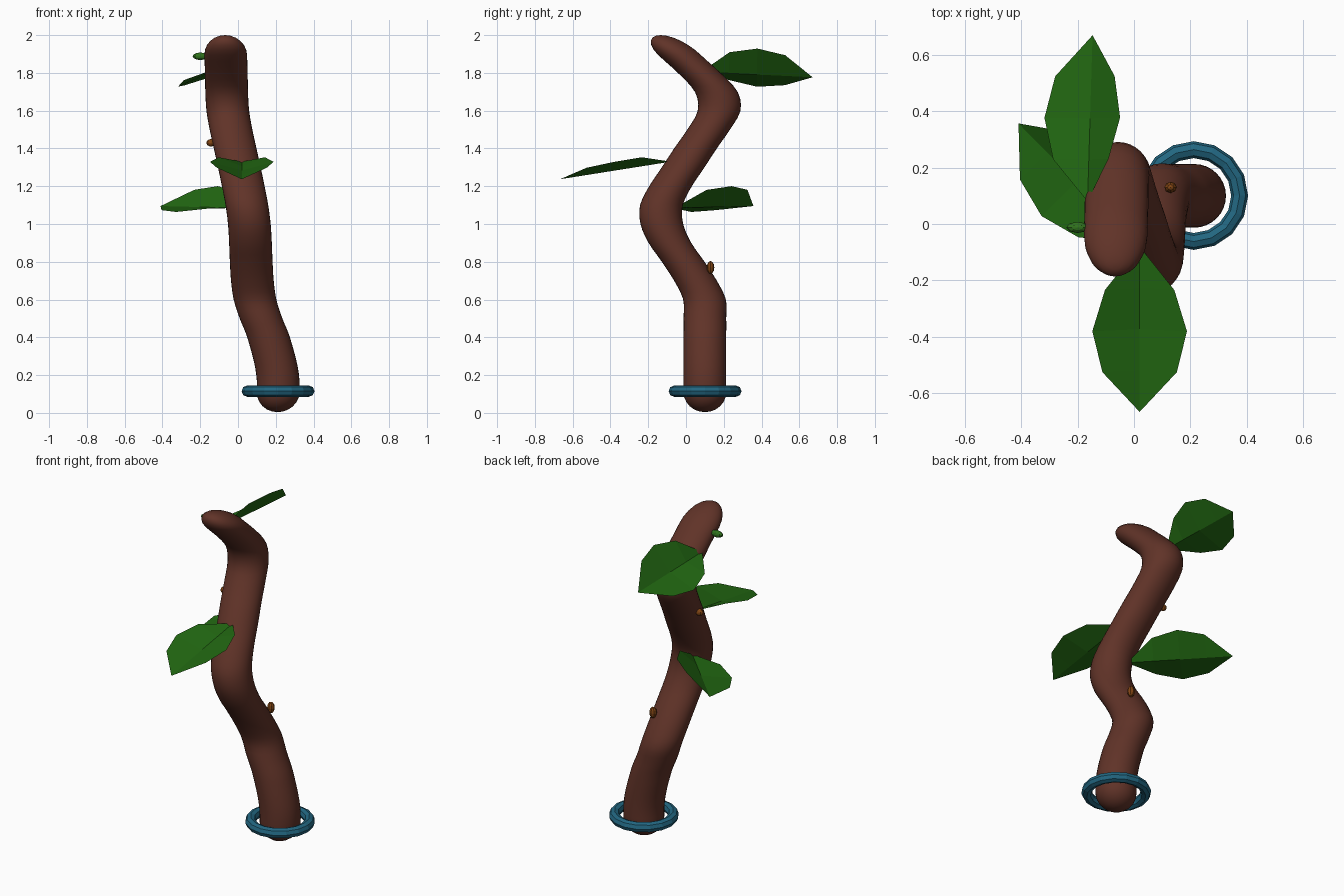
import bpy, bmesh, math
from mathutils import Vector

if "Cube" in bpy.data.objects:
    bpy.data.objects.remove(bpy.data.objects["Cube"])


def material(name, rgb):
    m = bpy.data.materials.new(name)
    m.diffuse_color = (*rgb, 1)
    m.use_nodes = True
    m.node_tree.nodes["Principled BSDF"].inputs["Base Color"].default_value = m.diffuse_color
    return m


BARK = material("bark brown", (0.118, 0.033, 0.021))
LEAF = material("leaf green", (0.016, 0.14, 0.006))
RING = material("ring blue", (0.016, 0.135, 0.22))
BUD = material("bud orange", (0.22, 0.06, 0.007))
SHOOT = material("shoot green", (0.03, 0.17, 0.012))
UP = Vector((0, 0, 1))


def make_object(name, bm, mat, smooth=False):
    bmesh.ops.recalc_face_normals(bm, faces=bm.faces)
    me = bpy.data.meshes.new(name)
    bm.to_mesh(me)
    bm.free()
    me.materials.append(mat)
    ob = bpy.data.objects.new(name, me)
    bpy.context.collection.objects.link(ob)
    for p in me.polygons:
        p.use_smooth = smooth
    return ob


# Stem: stacked level rings that follow a winding centre line
PATH = [(0, .21, .1), (.2, .21, .1), (.4, .162, .1), (.5, .122, .1),
        (.6, .09, .098), (.7, .076, .05), (.8, .07, -.015), (.9, .066, -.085),
        (1.0, .06, -.128), (1.1, .047, -.13), (1.2, .028, -.082),
        (1.3, .007, -.015), (1.4, -.015, .05), (1.5, -.037, .12),
        (1.6, -.054, .175), (1.7, -.06, .16), (1.8, -.062, .07),
        (1.9, -.065, -.04), (2.0, -.068, -.135)]


def centre(z):
    i = max(k for k in range(len(PATH) - 1) if PATH[k][0] <= z + 1e-6)
    z0, z1 = PATH[i][0], PATH[i + 1][0]
    t = (z - z0) / (z1 - z0)
    out = []
    for c in (1, 2):
        def slope(k):
            a, b = max(k - 1, 0), min(k + 1, len(PATH) - 1)
            return (PATH[b][c] - PATH[a][c]) / (PATH[b][0] - PATH[a][0]) * (z1 - z0)
        p, q = PATH[i][c], PATH[i + 1][c]
        out.append((2*t**3 - 3*t*t + 1) * p + (t**3 - 2*t*t + t) * slope(i)
                   + (3*t*t - 2*t**3) * q + (t**3 - t*t) * slope(i + 1))
    return out


R, SIDES, CAP, BOTTOM = 0.113, 32, 0.105, 0.004
levels = []
for k in range(1, 6):
    a = k / 6 * math.pi / 2
    levels.append((BOTTOM + CAP * (1 - math.cos(a)), R * math.sin(a)))
N = 54
for k in range(N + 1):
    levels.append((BOTTOM + CAP + (2 - BOTTOM - 2 * CAP) * k / N, R))
for k in range(5, 0, -1):
    a = k / 6 * math.pi / 2
    levels.append((2 - CAP * (1 - math.cos(a)), R * math.sin(a)))

bm = bmesh.new()
rings = []
for z, r in levels:
    cx, cy = centre(z)
    rings.append([bm.verts.new((cx + r * math.cos(2 * math.pi * s / SIDES),
                                cy + r * math.sin(2 * math.pi * s / SIDES), z))
                  for s in range(SIDES)])
for a, b in zip(rings, rings[1:]):
    for s in range(SIDES):
        n = (s + 1) % SIDES
        bm.faces.new((a[s], a[n], b[n], b[s]))
for ring, z in ((rings[0], BOTTOM), (rings[-1], 2.0)):
    tip = bm.verts.new((*centre(z), z))
    for s in range(SIDES):
        bm.faces.new((ring[s], ring[(s + 1) % SIDES], tip))
make_object("stem", bm, BARK, True)


# Leaves: creased blades folded along the midrib
def leaf(name, base, tip, roll):
    base, tip = Vector(base), Vector(tip)
    d = (tip - base).normalized()
    right = d.cross(UP).normalized()
    up = right.cross(d)
    a = math.radians(roll)
    side = right * math.cos(a) + up * math.sin(a)
    normal = up * math.cos(a) - right * math.sin(a)
    bm = bmesh.new()
    mid = [bm.verts.new(base.lerp(tip, i / 4)) for i in range(5)]
    for sgn in (-1, 1):
        edge = [mid[0]]
        for i, w, lift in ((1, .123, .047), (2, .168, .046), (3, .132, .038)):
            edge.append(bm.verts.new(mid[i].co + side * sgn * w + normal * lift))
        edge.append(mid[4])
        for i in range(4):
            loop = [mid[i], mid[i + 1], edge[i + 1], edge[i]]
            bm.faces.new(list(dict.fromkeys(loop)))
    make_object(name, bm, LEAF)


leaf("front_leaf", (.02, -.08, 1.33), (.02, -.667, 1.237), 0)
leaf("upper_back_leaf", (-.165, .08, 1.805), (-.147, .67, 1.777), 37)
leaf("lower_back_leaf", (0, -.06, 1.085), (-.41, .357, 1.095), 24)

# Ring around the foot of the stem
bm = bmesh.new()
MAJ, MIN = 16, 8
grid = []
for i in range(MAJ):
    u = 2 * math.pi * i / MAJ
    row = []
    for j in range(MIN):
        v = 2 * math.pi * j / MIN
        r = .163 + .03 * math.cos(v)
        row.append(bm.verts.new((.212 + r * math.cos(u), .101 + r * math.sin(u),
                                 .115 + .03 * math.sin(v))))
    grid.append(row)
for i in range(MAJ):
    for j in range(MIN):
        a, b, k = grid[i], grid[(i + 1) % MAJ], (j + 1) % MIN
        bm.faces.new((a[j], b[j], b[k], a[k]))
make_object("foot_ring", bm, RING)


# Buds: small stretched knobs on the bark
def bud(name, loc, size, mat):
    bm = bmesh.new()
    bmesh.ops.create_uvsphere(bm, u_segments=8, v_segments=6, radius=1)
    for v in bm.verts:
        v.co = Vector(c * s for c, s in zip(v.co, size)) + Vector(loc)
    make_object(name, bm, mat)


bud("left_bud", (-.142, .075, 1.43), (.026, .02, .02), BUD)
bud("back_bud", (.13, .13, .77), (.022, .02, .034), BUD)
bud("top_shoot", (-.2, -.012, 1.888), (.04, .02, .02), SHOOT)
